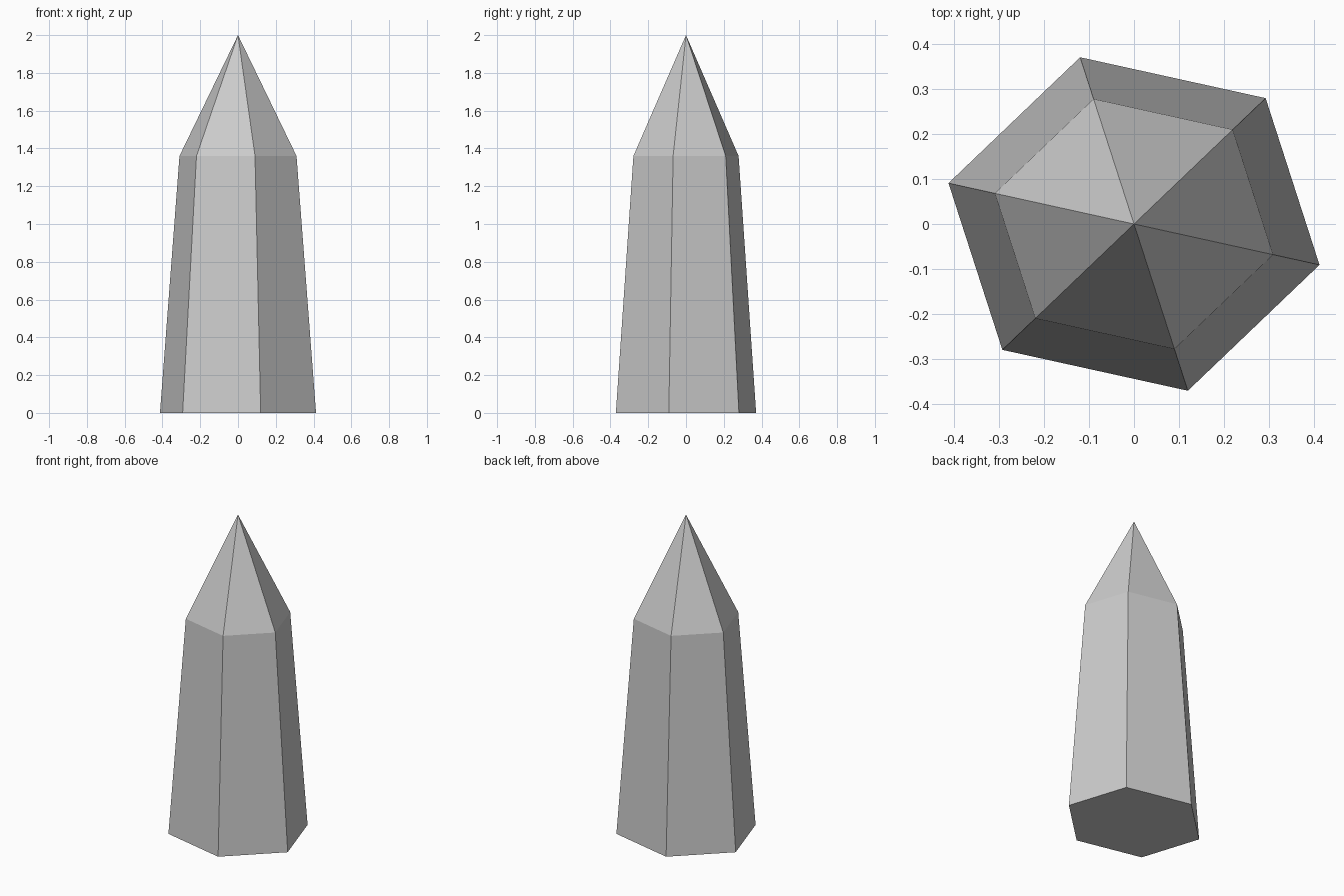
import bpy, bmesh
from math import cos, sin, radians

if "Cube" in bpy.data.objects:
    bpy.data.objects.remove(bpy.data.objects["Cube"])

SIDES = 6
RX, RY = 0.425, 0.387      # slightly squashed hexagon
TURN = radians(-13.6)


def ring(bm, scale, z):
    angles = [TURN + radians(360 / SIDES * i) for i in range(SIDES)]
    return [bm.verts.new((RX * scale * cos(a), RY * scale * sin(a), z)) for a in angles]


bm = bmesh.new()
base = ring(bm, 1.0, 0.0)
shoulder = ring(bm, 0.75, 1.36)
tip = bm.verts.new((0, 0, 2.0))

# Tapered shaft walls and pointed cap
for i in range(SIDES):
    j = (i + 1) % SIDES
    bm.faces.new((base[i], base[j], shoulder[j], shoulder[i]))
    bm.faces.new((shoulder[i], shoulder[j], tip))

# Flat underside
bm.faces.new(base[::-1])

mesh = bpy.data.meshes.new("crystal")
bm.to_mesh(mesh)
bm.free()
bpy.context.collection.objects.link(bpy.data.objects.new("crystal", mesh))
